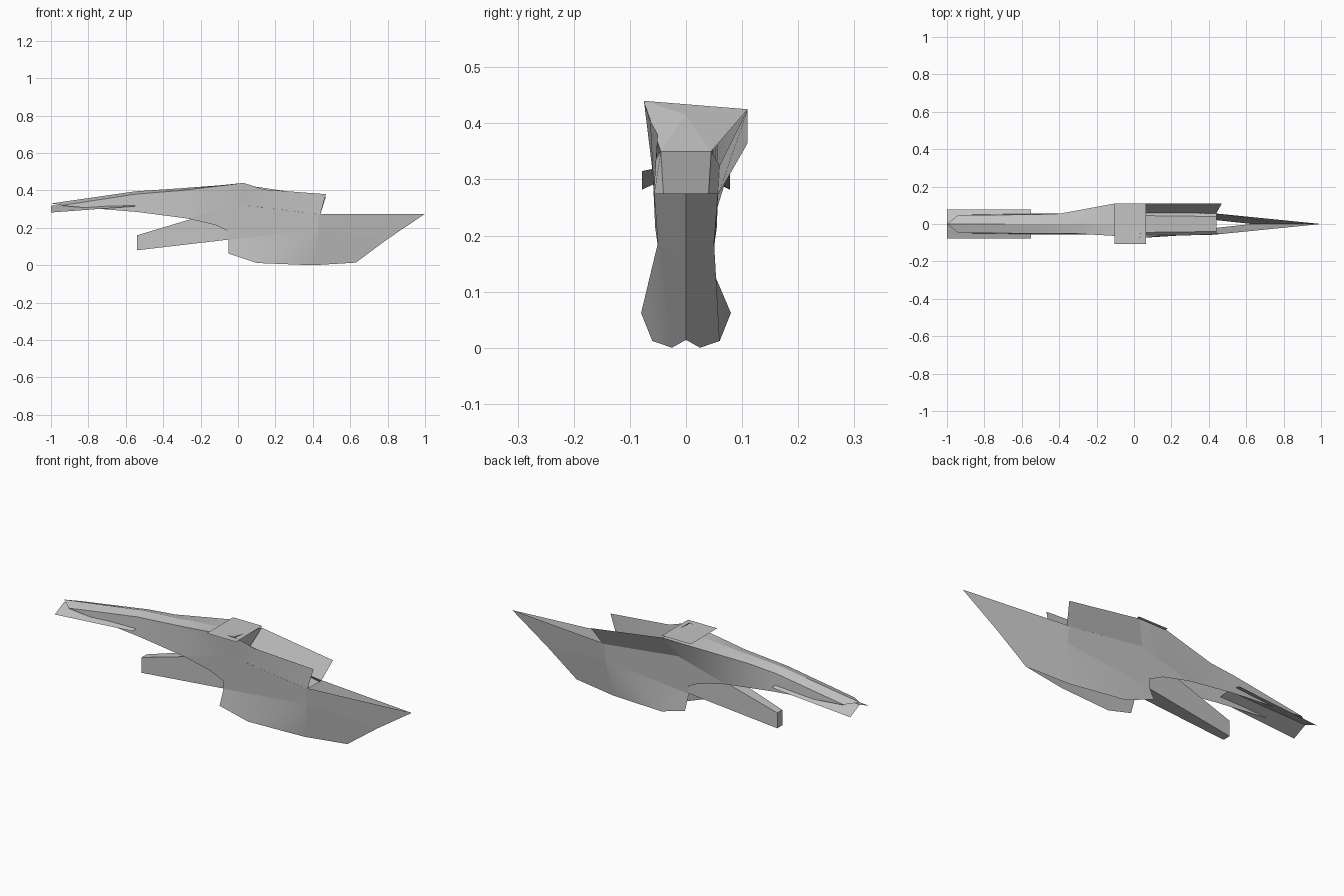
import bpy
import bmesh
import math
from mathutils import Vector

default_cube = bpy.data.objects.get("Cube")
if default_cube:
    bpy.data.objects.remove(default_cube, do_unlink=True)

# One matte grey for the whole craft
grey = bpy.data.materials.new("light_grey")
grey.use_nodes = True
grey.diffuse_color = (.55, .55, .55, 1)
grey.node_tree.nodes["Principled BSDF"].inputs["Base Color"].default_value = grey.diffuse_color


def finish(name, bm, smooth_angle):
    bmesh.ops.remove_doubles(bm, verts=bm.verts, dist=.0005)
    mesh = bpy.data.meshes.new(name)
    bm.to_mesh(mesh)
    bm.free()
    mesh.materials.append(grey)
    obj = bpy.data.objects.new(name, mesh)
    bpy.context.collection.objects.link(obj)
    if smooth_angle:
        bpy.ops.object.select_all(action='DESELECT')
        obj.select_set(True)
        bpy.context.view_layer.objects.active = obj
        bpy.ops.object.shade_smooth_by_angle(angle=math.radians(smooth_angle))
    return obj


def panels(name, polygons, smooth_angle=0, mirror=False, flip=False):
    """Sheet made of polygons; mirror copies it across the y = 0 plane."""
    bm = bmesh.new()
    for polygon in polygons:
        points = [Vector(p) for p in polygon]
        if flip:
            points.reverse()
        bm.faces.new([bm.verts.new(p) for p in points])
        if mirror:
            bm.faces.new([bm.verts.new((p.x, -p.y, p.z)) for p in reversed(points)])
    return finish(name, bm, smooth_angle)


def strip(upper, lower):
    """Quads joining two edge lines of equal length."""
    return [(upper[i], lower[i], lower[i + 1], upper[i + 1])
            for i in range(len(upper) - 1)]


# Edge lines shared by the upper shell parts
ridge = [(-1, 0, .33), (-.55, 0, .395), (-.3, 0, .412), (-.1, 0, .427), (.03, 0, .433)]
right_shoulder = [(-.94, -.048, .32), (-.55, -.05, .38), (-.3, -.052, .4),
                  (-.1, -.064, .424), (.03, -.075, .44)]
left_shoulder = [(-.94, .048, .32), (-.55, .05, .38), (-.4, .055, .392),
                 (-.1, .11, .424), (.06, .11, .425)]
shell_foot = [(-.94, .048, .318), (-.54, .056, .285), (-.27, .056, .25),
              (-.12, .058, .29), (0, .06, .325)]
right_foot = [(x, -y, z) for x, y, z in shell_foot]

# Roof and flanks of the tail boom
panels("boom_roof_right", strip(ridge, right_shoulder), 25)
panels("boom_roof_left", strip(ridge, left_shoulder), 25, flip=True)
panels("boom_side_right", strip(right_shoulder, right_foot), 25)
panels("boom_side_left", strip(left_shoulder, shell_foot), 25, flip=True)

# Side walls around the open deck, the left one flared outwards
wall_foot = [(0, -.06, .325), (.14, -.059, .309), (.44, -.057, .272)]
wall_top = [(.03, -.075, .44), (.14, -.064, .405), (.47, -.05, .38)]
panels("deck_wall_right", strip(wall_top, wall_foot), 25)
panels("deck_wall_left", [((.06, .11, .425), (.47, .11, .365),
                           (.44, .057, .272), (0, .06, .325))])

# Bulkhead closing the boom, and the sloping deck in front of it
panels("bulkhead", [((.03, -.075, .44), (.04, -.045, .35), (.04, 0, .415)),
                    ((.04, -.045, .35), (.04, .045, .35), (.04, 0, .415)),
                    ((.04, .045, .35), (.06, .11, .425), (.04, 0, .415)),
                    ((.03, -.075, .44), (.04, 0, .415), (.06, .11, .425))])
panels("deck", [((.44, -.04, .272), (.44, .04, .272),
                 (.04, .045, .35), (.04, -.045, .35))])
panels("deck_edge", [((.44, .04, .272), (.44, .057, .272),
                      (0, .06, .325), (.04, .045, .35))], mirror=True)

# Hull: upper band, flared skirt and pointed prow, mirrored to both sides
band_back = (-.05, .05, .18)
band_foot = (-.05, .048, .137)
waist = (.43, .05, .187)
hull_top = (.43, .057, .275)
keel = (.8, 0, .14)
skirt_front = (.4, .025, 0)
panels("hull_band", [((0, .06, .325), hull_top, waist, band_foot, band_back,
                      (-.12, .055, .215), (-.27, .056, .25))], mirror=True)
panels("hull_skirt", [(band_foot, waist, (.1, .06, .012), (-.05, .08, .062)),
                      (waist, skirt_front, (.1, .06, .012))], 25, mirror=True)
panels("prow_upper", [(hull_top, (1, 0, .275), keel, waist)], mirror=True)
panels("prow_lower", [(waist, keel, (.63, 0, .014), skirt_front)], mirror=True)


# Tapered arm reaching back below the boom
def arm_ring(x, half_width, low, high):
    return [(x, -half_width, low), (x, half_width, low),
            (x, half_width, high), (x, -half_width, high)]


arm_end = arm_ring(-.54, .021, .08, .16)
arm_root = arm_ring(0, .045, .143, .322)
arm_faces = [(arm_end[i], arm_end[i - 1], arm_root[i - 1], arm_root[i]) for i in range(4)]
panels("rear_arm", arm_faces + [arm_end])

# Drooping tail plate under the boom tip
panels("tail_plate", [((-1, 0, .318), (-1, .078, .282),
                       (-.55, .078, .315), (-.55, 0, .33))], mirror=True, flip=True)

# Thin flat plate lying on the crown of the shell
panels("top_plate", [((-.105, -.107, .435), (.063, -.107, .435),
                      (.063, .11, .435), (-.105, .11, .435))])
